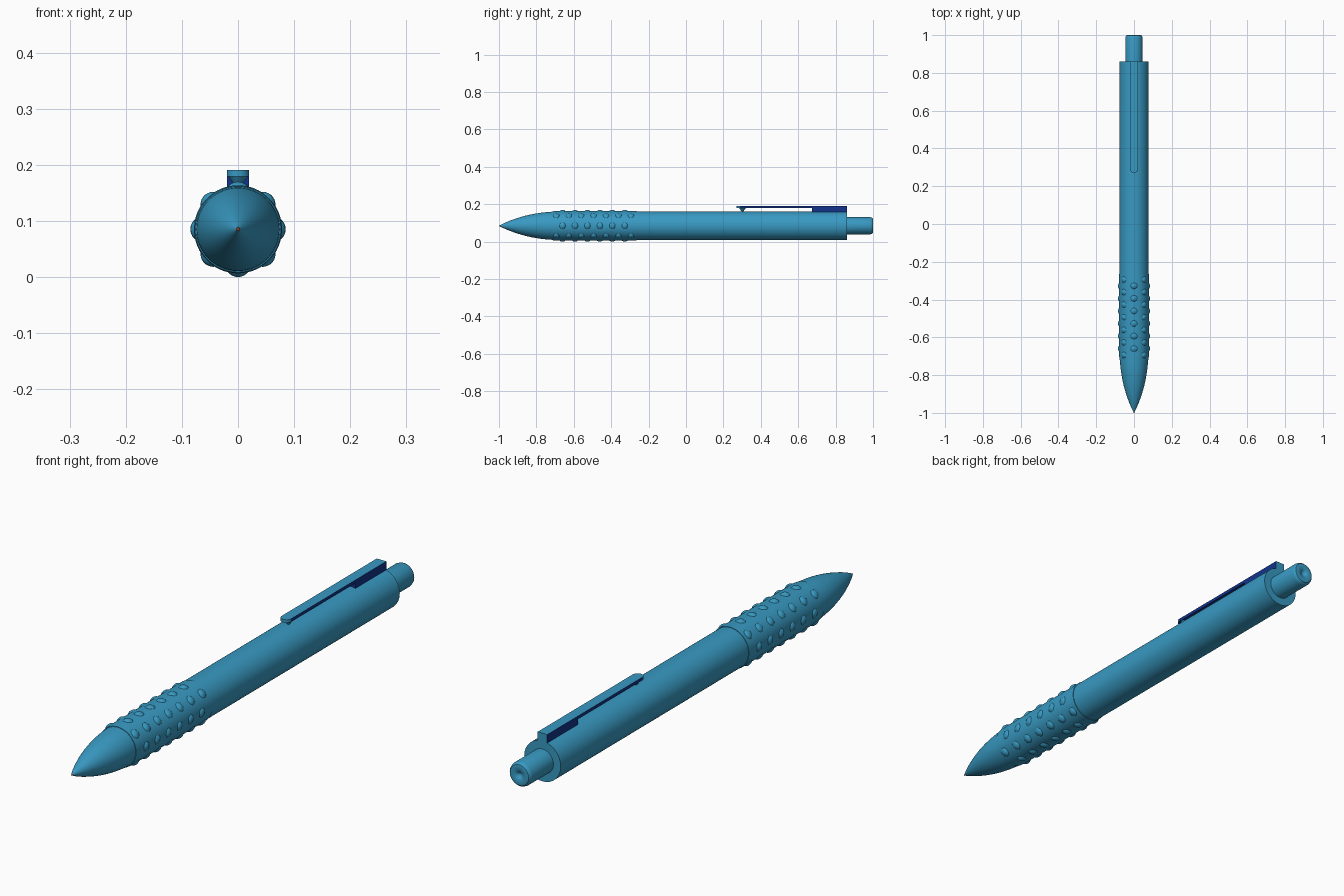
import bpy, bmesh, math
from mathutils import Matrix, Vector

cube = bpy.data.objects.get("Cube")
if cube:
    bpy.data.objects.remove(cube, do_unlink=True)

AXIS_Z = 0.085      # height of the pen's long axis
SEGMENTS = 64


def material(name, rgb):
    m = bpy.data.materials.new(name)
    m.diffuse_color = (*rgb, 1)
    m.use_nodes = True
    node = next(n for n in m.node_tree.nodes if n.type == 'BSDF_PRINCIPLED')
    node.inputs["Base Color"].default_value = (*rgb, 1)
    return m


TEAL = material("teal", (0.04, 0.32, 0.54))
NAVY = material("navy", (0.006, 0.034, 0.26))
ORANGE = material("orange", (0.55, 0.12, 0.04))


def finish(name, bm, mats, angle=35):
    bmesh.ops.recalc_face_normals(bm, faces=bm.faces)
    mesh = bpy.data.meshes.new(name)
    bm.to_mesh(mesh)
    bm.free()
    for m in mats:
        mesh.materials.append(m)
    mesh.shade_smooth()
    mesh.set_sharp_from_angle(angle=math.radians(angle))
    obj = bpy.data.objects.new(name, mesh)
    bpy.context.collection.objects.link(obj)
    return obj


def lathe(name, profile, mat):
    """Revolve (y, radius) points around the long axis."""
    bm = bmesh.new()
    rings = []
    for y, r in profile:
        if r == 0:
            rings.append([bm.verts.new((0, y, AXIS_Z))] * SEGMENTS)
            continue
        angles = [2 * math.pi * i / SEGMENTS for i in range(SEGMENTS)]
        rings.append([bm.verts.new((r * math.cos(a), y, AXIS_Z + r * math.sin(a)))
                      for a in angles])
    for a, b in zip(rings, rings[1:]):
        for i in range(SEGMENTS):
            j = (i + 1) % SEGMENTS
            corners = list(dict.fromkeys((a[i], a[j], b[j], b[i])))
            bm.faces.new(corners)
    return finish(name, bm, [mat])


def prism(name, outline, z0, z1, navy_rule):
    """Extrude an (x, y) outline upwards and paint faces by their normal."""
    bm = bmesh.new()
    base = bm.faces.new([bm.verts.new((x, y, z0)) for x, y in outline])
    top = bmesh.ops.extrude_face_region(bm, geom=[base])["geom"]
    bmesh.ops.translate(bm, vec=(0, 0, z1 - z0),
                        verts=[v for v in top if isinstance(v, bmesh.types.BMVert)])
    bmesh.ops.recalc_face_normals(bm, faces=bm.faces)
    bm.normal_update()
    for f in bm.faces:
        f.material_index = int(navy_rule(f.normal))
    return finish(name, bm, [TEAL, NAVY])


# Writing point and curved nose
lathe("writing_point", [(-1.0, 0), (-0.999, 0.002), (-0.99, 0.004), (-0.985, 0)], ORANGE)
lathe("nose_cone", [(-0.994, 0), (-0.993, 0.004), (-0.97, 0.0155), (-0.94, 0.028),
                    (-0.90, 0.042), (-0.86, 0.0535), (-0.82, 0.0625), (-0.78, 0.069),
                    (-0.74, 0.0735), (-0.70, 0.0755), (-0.69, 0)], TEAL)

# Grip sleeve and barrel
lathe("grip", [(-0.72, 0), (-0.72, 0.0765), (-0.70, 0.0785),
               (-0.265, 0.0785), (-0.265, 0)], TEAL)
lathe("barrel", [(-0.28, 0), (-0.28, 0.0765), (0.86, 0.0765), (0.86, 0)], TEAL)

# Staggered grip bumps: eight columns, alternately six and seven long
bm = bmesh.new()
STEP = 0.0665
for column in range(8):
    angle = column * math.pi / 4
    staggered = column % 2
    for k in range(6 + staggered):
        y = -0.66 + STEP * (k - 0.5 * staggered)
        place = Vector((0.062 * math.cos(angle), y, AXIS_Z + 0.062 * math.sin(angle)))
        bmesh.ops.create_uvsphere(bm, u_segments=20, v_segments=14, radius=0.023,
                                  matrix=Matrix.Translation(place))
finish("grip_bumps", bm, [TEAL])

# Push button with rounded rim and dimpled end
lathe("push_button", [(0.84, 0), (0.84, 0.046), (0.985, 0.046), (0.994, 0.0435),
                      (0.999, 0.039), (1.0, 0.034), (1.0, 0.018), (0.996, 0.012),
                      (0.991, 0.006), (0.989, 0)], TEAL)

# Clip arm with a rounded free end
W = 0.02
arc = [(W * math.cos(a), 0.29 + W * math.sin(a))
       for a in (math.pi + math.pi * i / 16 for i in range(17))]
prism("clip_arm", arc + [(W, 0.86), (-W, 0.86)], 0.179, 0.191,
      lambda n: abs(n.x) > 0.999 or n.z < -0.9)

# Post joining the clip to the barrel
prism("clip_post", [(-W, 0.675), (W, 0.675), (W, 0.86), (-W, 0.86)], 0.15, 0.179,
      lambda n: abs(n.x) > 0.9 or n.y < -0.9)

# Small catch under the clip's free end
bm = bmesh.new()
bmesh.ops.create_cone(bm, cap_ends=True, segments=24, radius1=0.005, radius2=0.018,
                      depth=0.018, matrix=Matrix.Translation((0, 0.302, 0.171)))
finish("clip_catch", bm, [TEAL])
